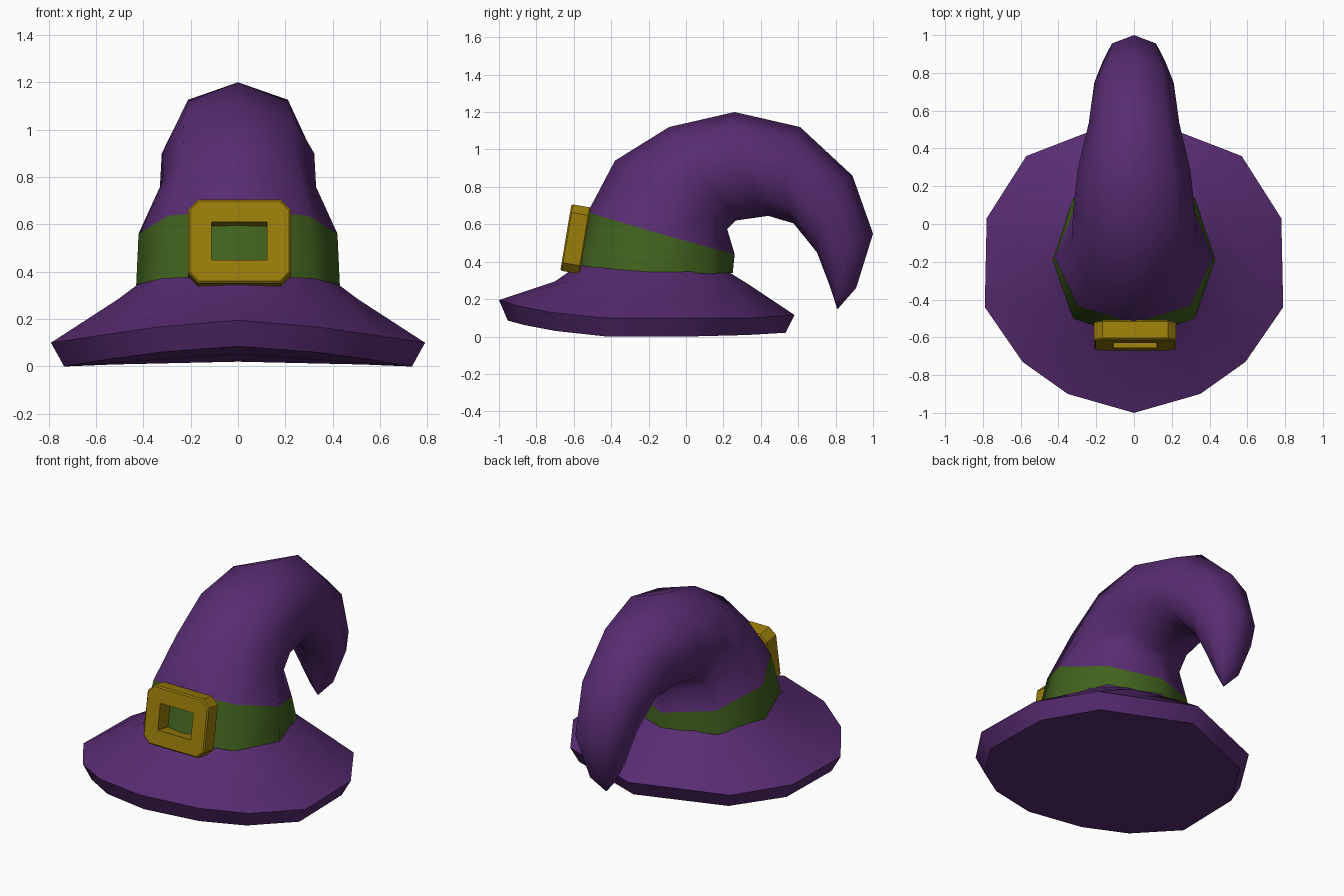
import bpy, bmesh, math
from mathutils import Vector, Matrix

cube = bpy.data.objects.get("Cube")
if cube:
    bpy.data.objects.remove(cube, do_unlink=True)


def material(name, rgb):
    m = bpy.data.materials.new(name)
    m.use_nodes = True
    m.diffuse_color = (*rgb, 1)
    m.node_tree.nodes["Principled BSDF"].inputs["Base Color"].default_value = (*rgb, 1)
    return m


purple = material("purple felt", (0.097, 0.025, 0.166))
green = material("green ribbon", (0.054, 0.123, 0.013))
gold = material("dull gold", (0.32, 0.205, 0.003))


def ring(front, back, half_width, skew=(0, 0), bulge=0, sides=8):
    """Oval through two (y, z) points; skew moves its flanks, bulge squares its corners."""
    a, b = Vector((0, *front)), Vector((0, *back))
    mid, axis, shift = (a + b) / 2, (a - b) / 2, Vector((0, *skew))
    points = []
    for i in range(sides):
        t = math.tau * i / sides
        k = 1 + bulge * math.sin(2 * t) ** 2
        side = Vector((half_width * math.sin(t), 0, 0))
        points.append(mid + (axis * math.cos(t) + side) * k + shift * math.sin(t) ** 2)
    return points


def loft(name, rings, mat, caps=(), closed=False, smooth=None):
    """Skin a list of equal rings; caps lists the ring indices to fill."""
    bm = bmesh.new()
    loops = [[bm.verts.new(p) for p in r] for r in rings]
    n = len(loops[0])
    pairs = list(zip(loops, loops[1:]))
    if closed:
        pairs.append((loops[-1], loops[0]))
    for index in caps:
        bm.faces.new(loops[index])
    for lo, hi in pairs:
        for i in range(n):
            j = (i + 1) % n
            bm.faces.new((lo[i], lo[j], hi[j], hi[i]))
    bmesh.ops.recalc_face_normals(bm, faces=bm.faces)
    mesh = bpy.data.meshes.new(name)
    bm.to_mesh(mesh)
    bm.free()
    mesh.materials.append(mat)
    if smooth:
        mesh.shade_smooth()
        mesh.set_sharp_from_angle(angle=math.radians(smooth))
    obj = bpy.data.objects.new(name, mesh)
    bpy.context.collection.objects.link(obj)
    return obj


# Brim: half outline as x, y, upper z, lower z, mirrored to twelve sides
half = [(0, -1, .195, .085), (.35, -.9, .165, .06), (.59, -.73, .13, .03),
        (.79, -.44, .10, 0), (.78, .03, .10, 0), (.57, .36, .10, .008), (0, .58, .115, .02)]
outline = half + [(-x, y, u, l) for x, y, u, l in half[-2:0:-1]]
centre = Vector((0, -.21, .052))
upper = [Vector((x, y, u)) for x, y, u, l in outline]
lower = [Vector((x * .93, centre.y + (y - centre.y) * .94, l)) for x, y, u, l in outline]
underside = [centre.lerp(p, .02) for p in lower]
loft("brim", [underside, lower, upper,
              ring((-.70, .295), (.34, .275), .505, sides=12),
              ring((-.57, .385), (.22, .35), .395, sides=12)], purple, caps=[0], smooth=50)

# Ribbon band around the base of the crown
band_top = ((-.525, .665), (.26, .44), .42, (-.045, .008))
loft("hat_band", [ring((-.60, .385), (.25, .34), .43, (-.015, -.018), .06),
                  ring(*band_top)], green, smooth=55)

# Crown curling over backwards to a drooping tip
sections = [band_top,
            ((-.38, .94), (.22, .575), .33),
            ((-.09, 1.12), (.265, .62), .322, (-.02, .03)),
            ((.26, 1.20), (.44, .645), .298, (-.06, .015)),
            ((.61, 1.12), (.575, .605), .24, (-.06, .02)),
            ((.89, .86), (.70, .45), .21, (-.045, .04)),
            ((1.0, .55), (.765, .28), .165, (-.02, .04)),
            ((.91, .26), (.79, .205), .08),
            ((.814, .15), (.808, .147), .004)]
loft("crown", [ring(*s) for s in sections], purple, caps=[-1], smooth=60)


# Buckle: rectangular frame with clipped corners, leaning with the band
def clipped_rect(w, h, clip, y):
    corners = []
    for sx, sz in ((1, 1), (-1, 1), (-1, -1), (1, -1)):
        pair = [(sx * w, y, sz * (h - clip)), (sx * (w - clip), y, sz * h)]
        corners += pair if sx * sz > 0 else pair[::-1]
    return [Vector(p) for p in corners]


w, h, depth, edge = .217, .18, .053, .008
hole = (.117, .082, .003)
frame = [clipped_rect(w - edge, h - edge, .04, -depth), clipped_rect(*hole, -depth),
         clipped_rect(*hole, depth), clipped_rect(w - edge, h - edge, .04, depth),
         clipped_rect(w, h, .044, depth - edge), clipped_rect(w, h, .044, edge - depth)]
buckle = loft("buckle", frame, gold, closed=True)
buckle.matrix_world = Matrix.Translation((.006, -.59, .521)) @ Matrix.Rotation(math.radians(-9.5), 4, 'X')
